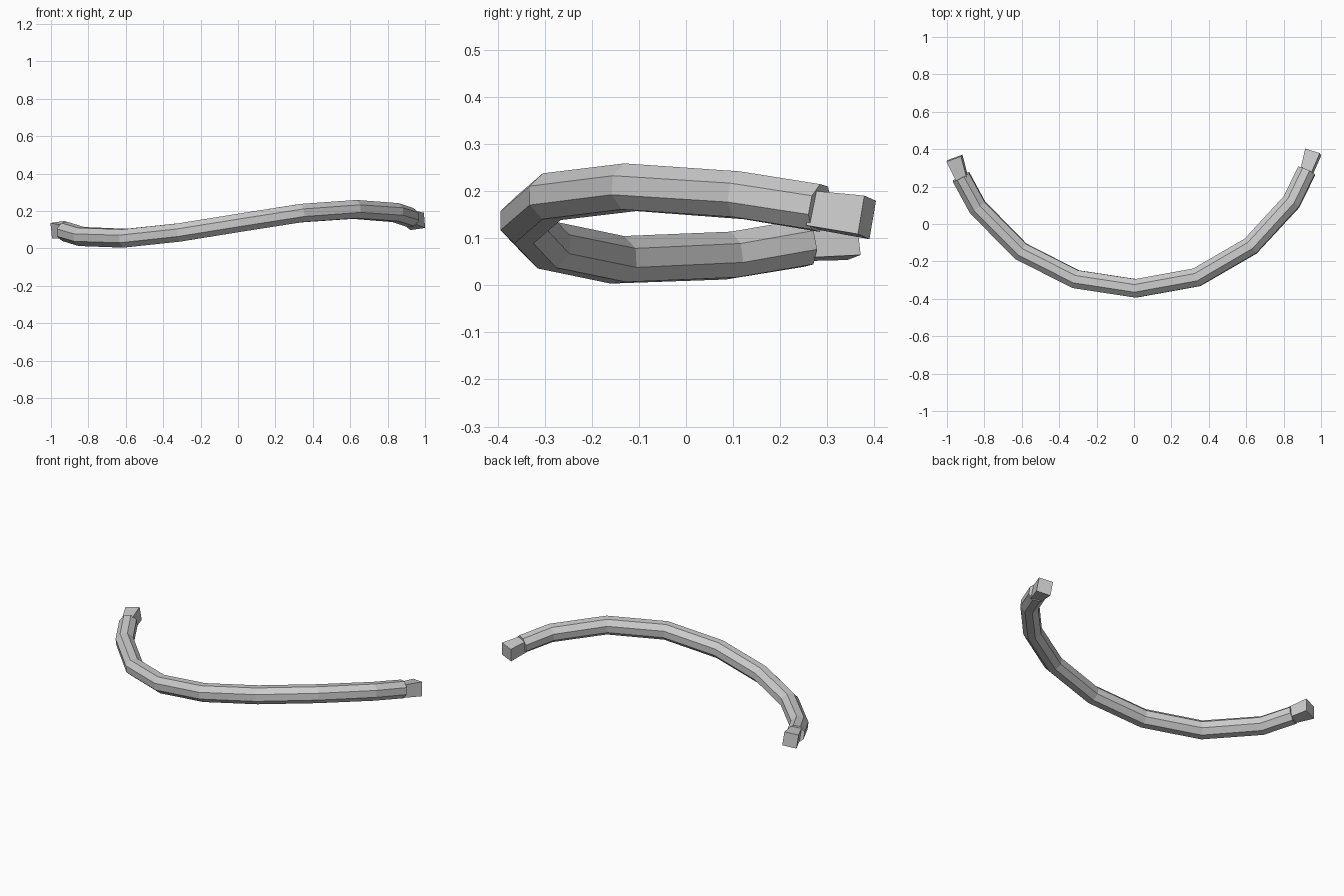
import bpy, bmesh, math
from mathutils import Vector

if "Cube" in bpy.data.objects:
    bpy.data.objects.remove(bpy.data.objects["Cube"])

UP = Vector((-0.14, 0, 1)).normalized()


def loft(name, path, sections, tangents=None):
    """Skin a closed cross-section along a path and cap both ends."""
    pts = [Vector(p) for p in path]
    bm = bmesh.new()
    rings = []
    for i, p in enumerate(pts):
        a = (p - pts[i - 1]).normalized() if i > 0 else Vector()
        b = (pts[i + 1] - p).normalized() if i < len(pts) - 1 else Vector()
        t = (a + b).normalized()
        side = t.cross(UP).normalized()
        up = side.cross(t)
        # widen the mitre at bends so the tube keeps its thickness
        k = 1 / max(0.9, t.dot(b if b.length else a))
        rings.append([bm.verts.new(p + side * u * k + up * v) for u, v in sections[i]])
    n = len(rings[0])
    for r, s in zip(rings, rings[1:]):
        for j in range(n):
            bm.faces.new((r[j], r[(j + 1) % n], s[(j + 1) % n], s[j]))
    bm.faces.new(rings[0])
    bm.faces.new(rings[-1])
    bmesh.ops.recalc_face_normals(bm, faces=bm.faces)
    me = bpy.data.meshes.new(name)
    bm.to_mesh(me)
    bm.free()
    ob = bpy.data.objects.new(name, me)
    bpy.context.collection.objects.link(ob)
    return ob


def ngon(n, r):
    return [(r * math.cos(math.tau * (i + .5) / n), r * math.sin(math.tau * (i + .5) / n))
            for i in range(n)]


def rect(w, h):
    return [(-w / 2, -h / 2), (w / 2, -h / 2), (w / 2, h / 2), (-w / 2, h / 2)]


# Curved octagonal band
band = [(-.925, .252, .09), (-.837, .09, .063), (-.605, -.146, .054),
        (-.312, -.295, .085), (.01, -.344, .137), (.336, -.285, .188),
        (.624, -.118, .208), (.842, .118, .191), (.923, .284, .164)]
loft("curved_band", band, [ngon(8, .053)] * len(band))

# Flared square plugs at both ends
loft("left_end_plug", [(-.92, .245, .092), (-.96, .352, .1)], [rect(.06, .075), rect(.083, .083)])
loft("right_end_plug", [(.92, .27, .16), (.958, .384, .144)], [rect(.06, .075), rect(.083, .083)])
